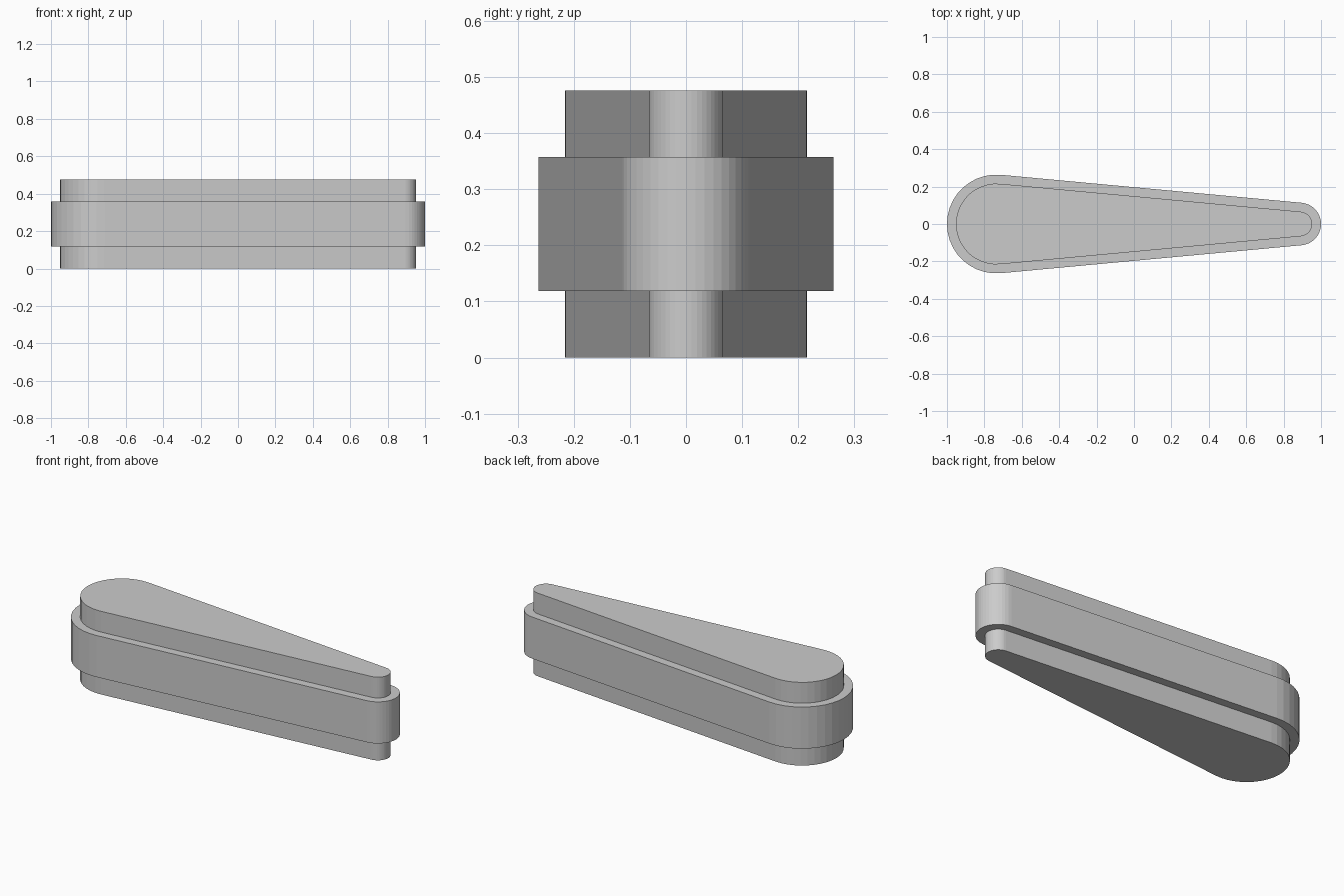
import bpy, bmesh, math

if "Cube" in bpy.data.objects:
    bpy.data.objects.remove(bpy.data.objects["Cube"])

BIG_X, BIG_R = -0.736, 0.264
TIP_X, TIP_R = 0.886, 0.114
STEP = 0.048
SEGS = 20


def teardrop(inset):
    """Outline of two arcs joined by their shared tangents."""
    phi = math.acos((BIG_R - TIP_R) / (TIP_X - BIG_X))
    points = []
    for cx, r, start, end in ((TIP_X, TIP_R, -phi, phi),
                              (BIG_X, BIG_R, phi, 2 * math.pi - phi)):
        for i in range(SEGS + 1):
            a = start + (end - start) * i / SEGS
            points.append((cx + (r - inset) * math.cos(a), (r - inset) * math.sin(a)))
    return points


# Stepped side profile: (inset, height), narrow - wide - narrow
profile = [(STEP, 0), (STEP, 0.119), (0, 0.119), (0, 0.357), (STEP, 0.357), (STEP, 0.476)]

bm = bmesh.new()
rings = [[bm.verts.new((x, y, z)) for x, y in teardrop(inset)] for inset, z in profile]
for low, high in zip(rings, rings[1:]):
    n = len(low)
    for i in range(n):
        j = (i + 1) % n
        bm.faces.new((low[i], low[j], high[j], high[i]))

# Flat bottom and top caps
bm.faces.new(rings[0][::-1])
bm.faces.new(rings[-1])
bmesh.ops.recalc_face_normals(bm, faces=bm.faces[:])

mesh = bpy.data.meshes.new("stepped_link")
bm.to_mesh(mesh)
bm.free()
bpy.context.collection.objects.link(bpy.data.objects.new("stepped_link", mesh))
